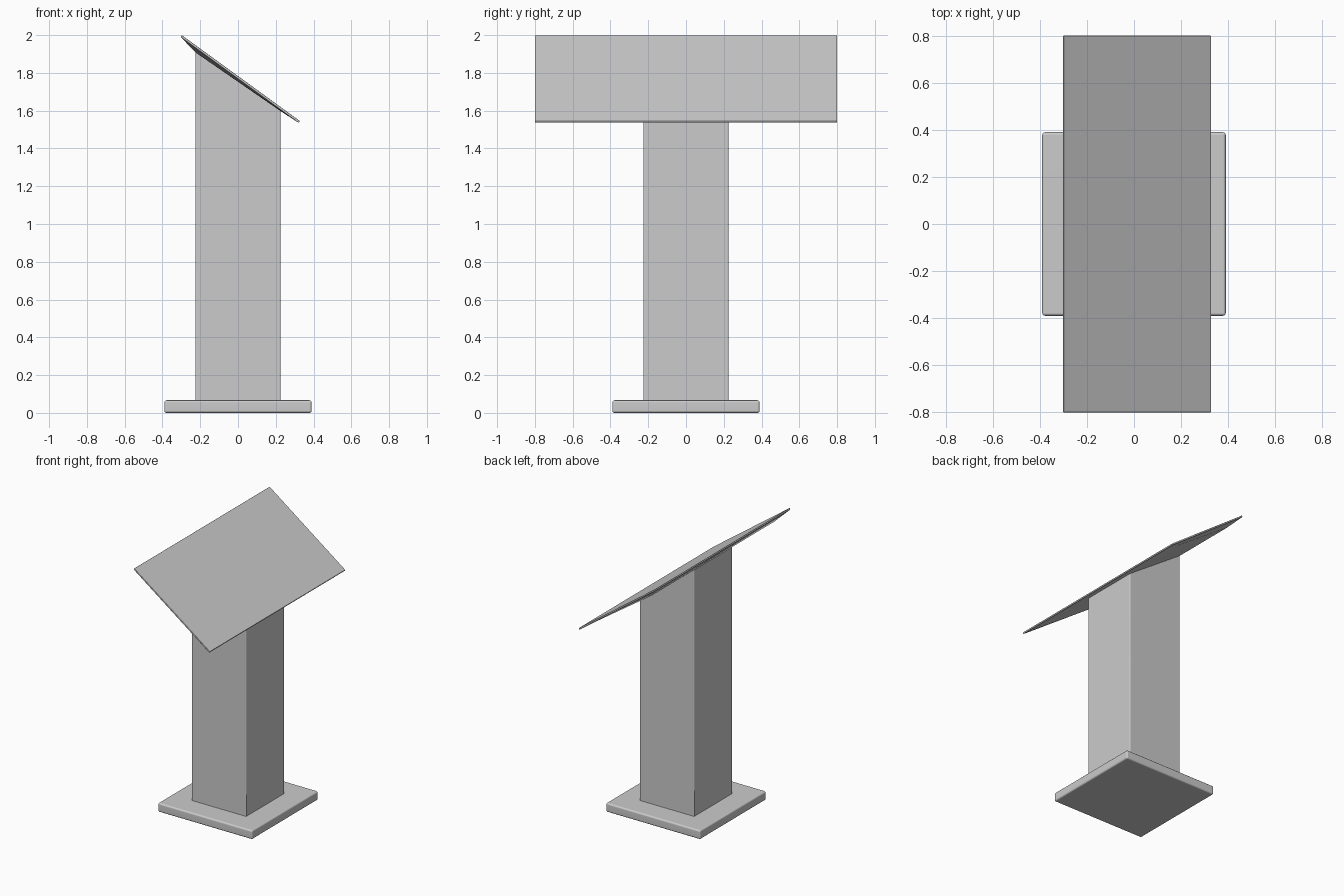
import bpy, bmesh

if "Cube" in bpy.data.objects:
    bpy.data.objects.remove(bpy.data.objects["Cube"])


def loft(name, rings, bevel):
    """Closed solid through a stack of four-cornered rings, with softened edges."""
    bm = bmesh.new()
    loops = [[bm.verts.new(p) for p in ring] for ring in rings]
    bm.faces.new(loops[0])
    bm.faces.new(loops[-1])
    for a, b in zip(loops, loops[1:]):
        for i in range(4):
            j = (i + 1) % 4
            bm.faces.new((a[i], a[j], b[j], b[i]))
    bmesh.ops.recalc_face_normals(bm, faces=bm.faces)
    mesh = bpy.data.meshes.new(name)
    bm.to_mesh(mesh)
    bm.free()
    obj = bpy.data.objects.new(name, mesh)
    bpy.context.collection.objects.link(obj)
    mod = obj.modifiers.new("soft_edges", 'BEVEL')
    mod.width = bevel
    mod.segments = 3
    mod.limit_method = 'ANGLE'
    for poly in mesh.polygons:
        poly.use_smooth = True
    weighted = obj.modifiers.new("flat_shading", 'WEIGHTED_NORMAL')
    weighted.keep_sharp = True
    return obj


def ring(left, right, half_y):
    """Rectangle between two (x, z) points, extended to both sides in y."""
    (x0, z0), (x1, z1) = left, right
    return [(x0, -half_y, z0), (x1, -half_y, z1), (x1, half_y, z1), (x0, half_y, z0)]


# Square foot plate
loft("base", [ring((-0.39, 0), (0.39, 0), 0.39),
              ring((-0.39, 0.067), (0.39, 0.067), 0.39)], 0.012)

# Column with slanted top, seated in the base and the desk
loft("column", [ring((-0.225, 0.05), (0.225, 0.05), 0.225),
                ring((-0.225, 1.922), (0.225, 1.605), 0.225)], 0.006)

# Sloping reading desk with a chamfered underside
loft("reading_desk", [ring((-0.225, 1.908), (0.225, 1.598), 0.72),
                      ring((-0.303, 1.990), (0.322, 1.535), 0.80),
                      ring((-0.298, 2.0), (0.328, 1.545), 0.80)], 0.003)
